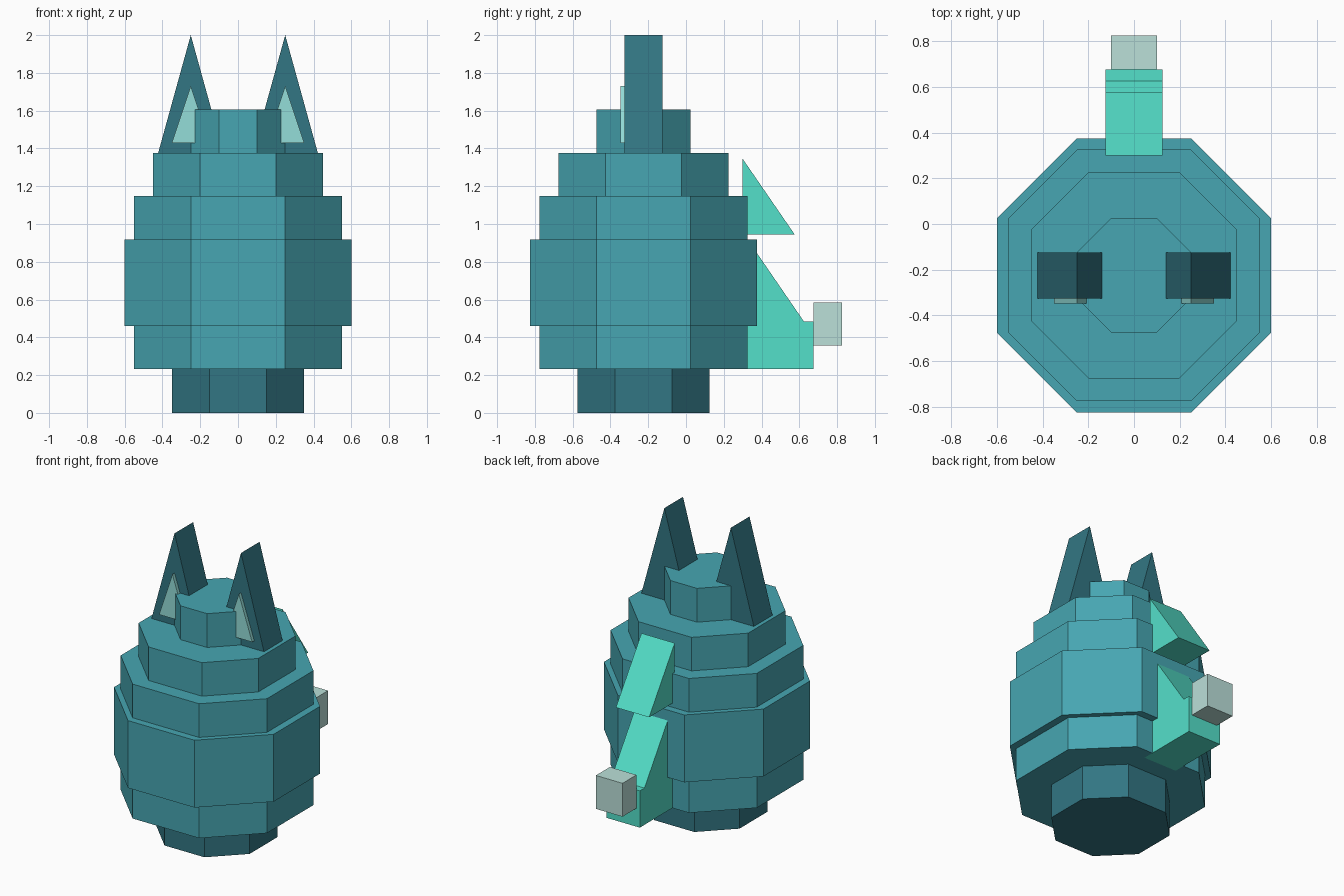
import bpy
import bmesh
from mathutils import Vector

if "Cube" in bpy.data.objects:
    bpy.data.objects.remove(bpy.data.objects["Cube"])


def material(name, r, g, b):
    def linear(v):
        v /= 255
        return v / 12.92 if v <= 0.04045 else ((v + 0.055) / 1.055) ** 2.4
    m = bpy.data.materials.new(name)
    m.diffuse_color = (linear(r), linear(g), linear(b), 1)
    m.use_nodes = True
    m.node_tree.nodes["Principled BSDF"].inputs["Base Color"].default_value = m.diffuse_color
    return m


TEAL = material("teal", 71, 166, 178)
DARK = material("dark teal", 50, 118, 131)
MINT = material("turquoise", 84, 224, 202)
PALE = material("pale aqua", 148, 221, 216)
GREY = material("pale grey green", 187, 224, 217)


def prism(name, outline, extrude, mat):
    """Extrude a closed planar outline into a solid."""
    bm = bmesh.new()
    face = bm.faces.new([bm.verts.new(p) for p in outline])
    result = bmesh.ops.extrude_face_region(bm, geom=[face], use_keep_orig=True)
    verts = [v for v in result["geom"] if isinstance(v, bmesh.types.BMVert)]
    bmesh.ops.translate(bm, verts=verts, vec=Vector(extrude))
    bmesh.ops.recalc_face_normals(bm, faces=bm.faces)
    mesh = bpy.data.meshes.new(name)
    bm.to_mesh(mesh)
    bm.free()
    mesh.materials.append(mat)
    obj = bpy.data.objects.new(name, mesh)
    bpy.context.collection.objects.link(obj)
    return obj


def tier(name, r, flat, z0, z1, mat):
    """Eight-sided slab; r is half the width, flat is half the straight side."""
    cy = -0.225
    pts = [(r, -flat), (r, flat), (flat, r), (-flat, r),
           (-r, flat), (-r, -flat), (-flat, -r), (flat, -r)]
    prism(name, [(x, y + cy, z0) for x, y in pts], (0, 0, z1 - z0), mat)


def side_profile(name, points, half_width, mat):
    """Outline in the y-z plane, extruded across x."""
    prism(name, [(-half_width, y, z) for y, z in points], (2 * half_width, 0, 0), mat)


# Stacked body
tier("base", 0.35, 0.15, 0.0, 0.233, DARK)
tier("lower_body", 0.55, 0.25, 0.233, 0.46, TEAL)
tier("middle_body", 0.60, 0.25, 0.46, 0.918, TEAL)
tier("upper_body", 0.55, 0.25, 0.918, 1.147, TEAL)
tier("shoulder", 0.45, 0.20, 1.147, 1.375, TEAL)
tier("crown", 0.25, 0.10, 1.375, 1.605, TEAL)

# Ears with pale inner panels
for label, s in (("left", -1), ("right", 1)):
    x = 0.25 * s
    prism(label + "_ear", [(x - 0.173, -0.325, 1.375), (x + 0.173, -0.325, 1.375),
                           (x, -0.325, 2.0)], (0, 0.2, 0), DARK)
    prism(label + "_inner_ear", [(x - 0.1, -0.348, 1.43), (x + 0.1, -0.348, 1.43),
                                 (x, -0.348, 1.73)], (0, 0.03, 0), PALE)

# Back spikes
side_profile("upper_spike", [(0.30, 0.945), (0.575, 0.945), (0.30, 1.345)], 0.125, MINT)
side_profile("lower_spike", [(0.35, 0.483), (0.625, 0.483), (0.35, 0.883)], 0.125, MINT)

# Tail and its tip
side_profile("tail", [(0.25, 0.233), (0.675, 0.233), (0.675, 0.483), (0.25, 0.483)], 0.125, MINT)
side_profile("tail_tip", [(0.675, 0.358), (0.825, 0.358), (0.825, 0.585), (0.675, 0.585)], 0.1, GREY)
